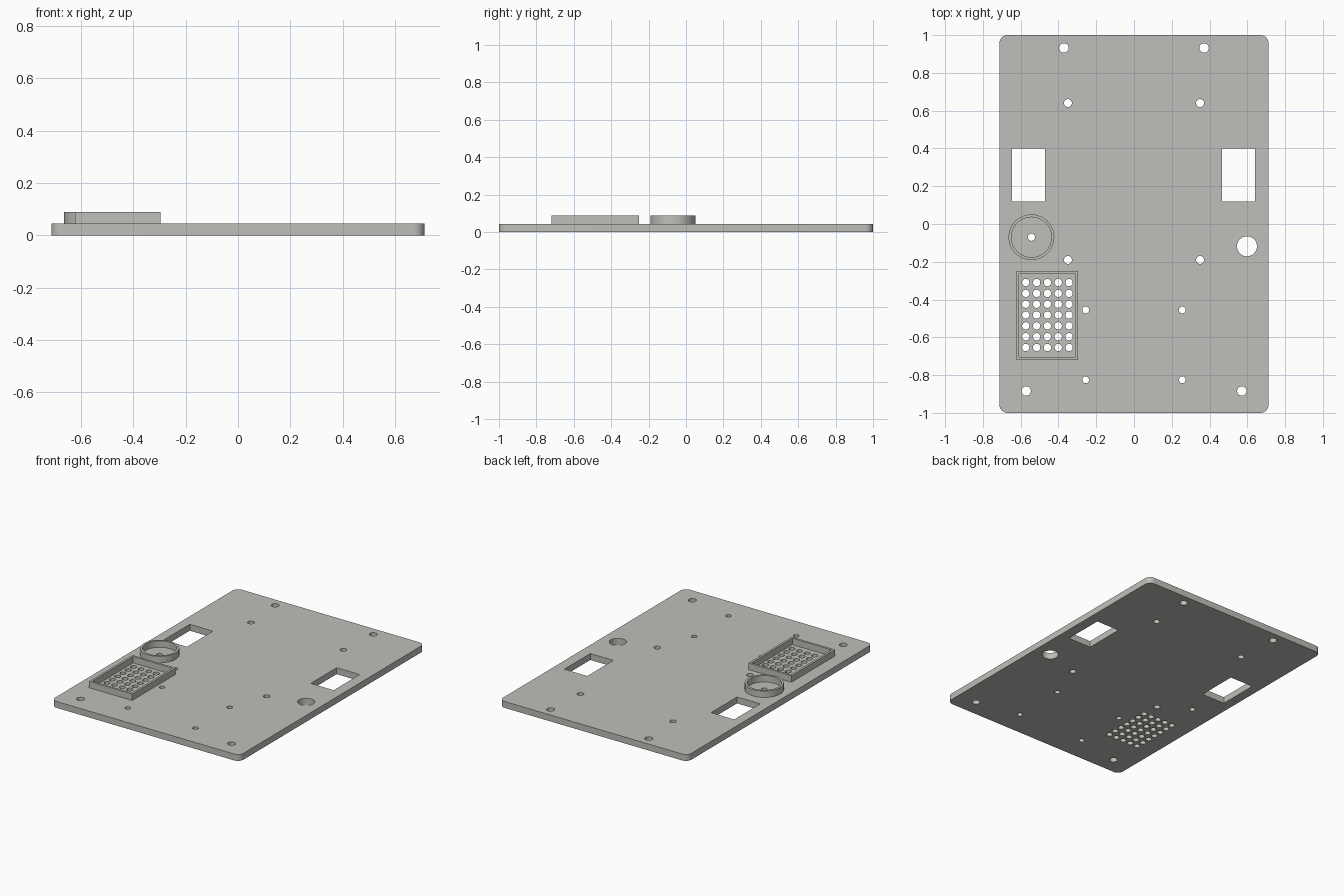
import bpy
import math

cube = bpy.data.objects.get("Cube")
if cube:
    bpy.data.objects.remove(cube, do_unlink=True)

PLATE = 0.044
RIM_TOP = 0.088

grey = bpy.data.materials.new("light warm grey")
grey.use_nodes = True
colour = (0.52, 0.52, 0.49, 1)
grey.diffuse_color = colour
grey.node_tree.nodes["Principled BSDF"].inputs["Base Color"].default_value = colour


def circle(x, y, r, n=32):
    return [(x + r * math.cos(math.tau * i / n), y + r * math.sin(math.tau * i / n))
            for i in range(n)]


def rect(x0, x1, y0, y1):
    return [(x0, y0), (x1, y0), (x1, y1), (x0, y1)]


def rounded_rect(hx, hy, r, n=10):
    pts = []
    for q, (sx, sy) in enumerate([(1, 1), (-1, 1), (-1, -1), (1, -1)]):
        for i in range(n + 1):
            a = (q + i / n) * math.pi / 2
            pts.append((sx * (hx - r) + r * math.cos(a), sy * (hy - r) + r * math.sin(a)))
    return pts


def extruded(name, loops, z0, z1):
    """Solid from an outer outline followed by its hole outlines."""
    curve = bpy.data.curves.new(name + "_outline", 'CURVE')
    curve.dimensions = '2D'
    curve.fill_mode = 'BOTH'
    curve.extrude = (z1 - z0) / 2
    for pts in loops:
        s = curve.splines.new('POLY')
        s.points.add(len(pts) - 1)
        for p, (x, y) in zip(s.points, pts):
            p.co = (x, y, 0, 1)
        s.use_cyclic_u = True
    obj = bpy.data.objects.new(name, curve)
    bpy.context.collection.objects.link(obj)
    obj.location.z = (z0 + z1) / 2
    bpy.ops.object.select_all(action='DESELECT')
    obj.select_set(True)
    bpy.context.view_layer.objects.active = obj
    bpy.ops.object.convert(target='MESH')
    obj = bpy.context.object
    # Weld caps to walls and face everything outward
    bpy.ops.object.mode_set(mode='EDIT')
    bpy.ops.mesh.select_all(action='SELECT')
    bpy.ops.mesh.remove_doubles(threshold=0.0001)
    bpy.ops.mesh.normals_make_consistent(inside=False)
    bpy.ops.object.mode_set(mode='OBJECT')
    obj.data.materials.clear()
    obj.data.materials.append(grey)
    bpy.ops.object.shade_smooth_by_angle(angle=math.radians(30))
    return obj


# Mirrored screw holes and windows
holes = []
for x, y, r in [(0.371, 0.932, 0.025), (0.35, 0.64, 0.021), (0.35, -0.19, 0.021),
                (0.256, -0.455, 0.018), (0.256, -0.825, 0.018), (0.571, -0.884, 0.025)]:
    for side in (-1, 1):
        holes.append(circle(side * x, y, r))
holes.append(rect(-0.645, -0.47, 0.12, 0.40))
holes.append(rect(0.466, 0.64, 0.12, 0.40))

# Large side hole and the small hole inside the ring
RX, RY = -0.543, -0.07
holes.append(circle(0.598, -0.118, 0.053, 48))
holes.append(circle(RX, RY, 0.019))

# Perforated grille
for col in range(5):
    for row in range(7):
        holes.append(circle(-0.573 + 0.0573 * col, -0.31 - 0.0573 * row, 0.0195, 24))

extruded("base_plate", [rounded_rect(0.712, 1.0, 0.042)] + holes, 0, PLATE)

# Raised rims
extruded("round_rim", [circle(RX, RY, 0.121, 64), circle(RX, RY, 0.106, 64)], PLATE, RIM_TOP)
extruded("grille_rim", [rect(-0.623, -0.296, -0.72, -0.25),
                        rect(-0.608, -0.311, -0.705, -0.265)], PLATE, RIM_TOP)
